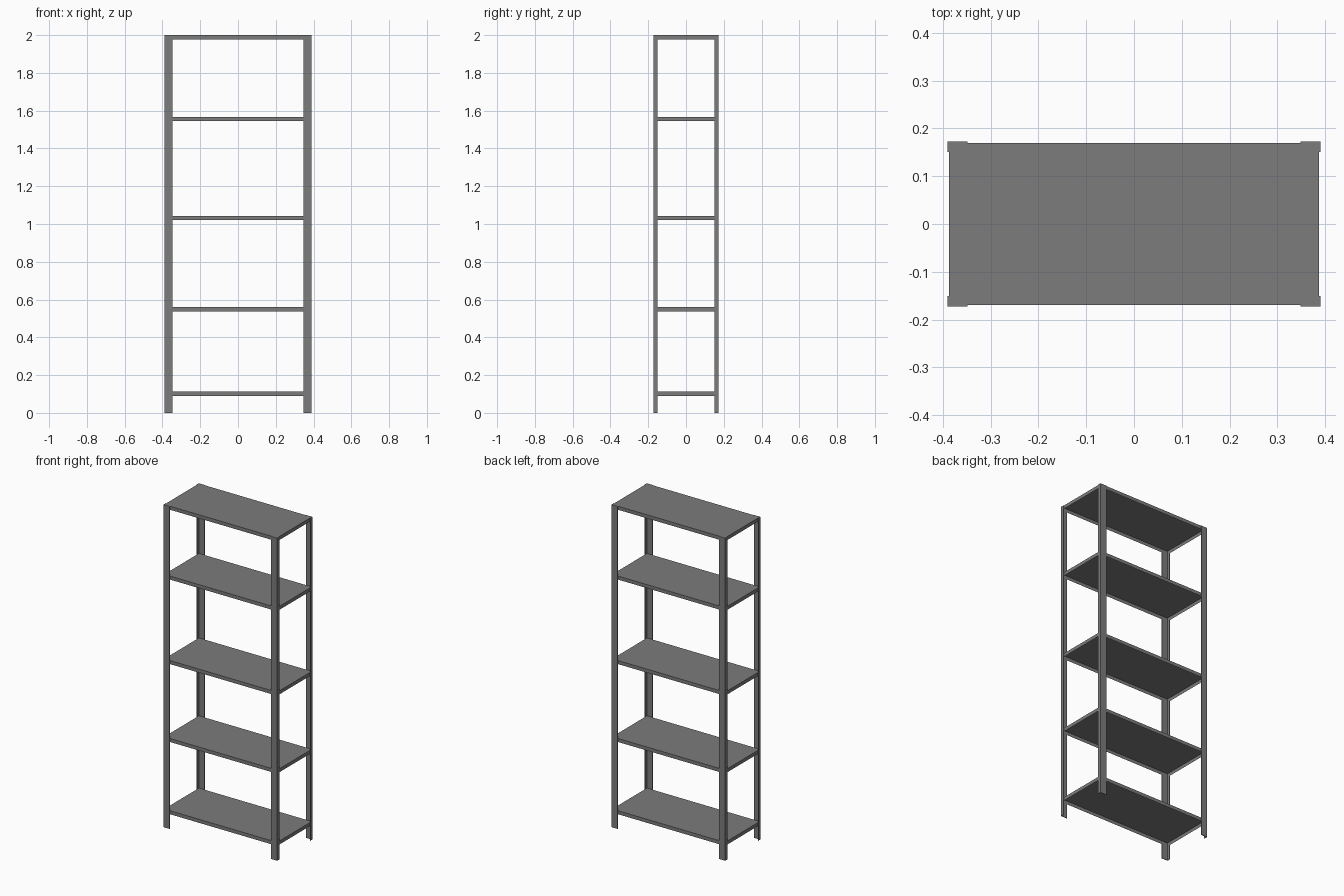
import bpy
import bmesh

cube = bpy.data.objects.get("Cube")
if cube:
    bpy.data.objects.remove(cube)

HALF_X, HALF_Y, HEIGHT = 0.39, 0.173, 2.0
LEG_WIDE, LEG_NARROW = 0.042, 0.022
SHEET = 0.003
SHELF_DEPTH = 0.022
SHELF_TOPS = (0.112, 0.56, 1.043, 1.567, HEIGHT)

steel = bpy.data.materials.new("grey_steel")
steel.use_nodes = True
colour = (0.2, 0.2, 0.2, 1)
steel.diffuse_color = colour
steel.node_tree.nodes["Principled BSDF"].inputs["Base Color"].default_value = colour


def finish(bm, name):
    bmesh.ops.recalc_face_normals(bm, faces=bm.faces)
    mesh = bpy.data.meshes.new(name)
    bm.to_mesh(mesh)
    bm.free()
    mesh.materials.append(steel)
    obj = bpy.data.objects.new(name, mesh)
    bpy.context.collection.objects.link(obj)
    return obj


def angle_leg(name, sx, sy):
    """L-section upright with its corner on the outside of the frame."""
    profile = [(0, 0), (LEG_WIDE, 0), (LEG_WIDE, SHEET),
               (SHEET, SHEET), (SHEET, LEG_NARROW), (0, LEG_NARROW)]
    bm = bmesh.new()
    base = bm.faces.new([bm.verts.new((sx * (HALF_X - u), sy * (HALF_Y - v), 0))
                         for u, v in profile])
    top = bmesh.ops.extrude_face_region(bm, geom=[base], use_keep_orig=True)
    verts = [g for g in top["geom"] if isinstance(g, bmesh.types.BMVert)]
    bmesh.ops.translate(bm, verts=verts, vec=(0, 0, HEIGHT))
    finish(bm, name)


def tray_shelf(name, top):
    """Folded sheet shelf: flat top, lips turned down, open underneath."""
    bm = bmesh.new()
    bmesh.ops.create_cube(bm, size=1)
    hx, hy = HALF_X - SHEET, HALF_Y - SHEET
    for v in bm.verts:
        v.co = (v.co.x * 2 * hx, v.co.y * 2 * hy, top + (v.co.z - 0.5) * SHELF_DEPTH)
    under = min(bm.faces, key=lambda f: f.calc_center_median().z)
    bmesh.ops.inset_region(bm, faces=[under], thickness=SHEET, use_even_offset=True)
    # Push the underside up to leave a thin sheet
    bmesh.ops.translate(bm, verts=under.verts, vec=(0, 0, SHELF_DEPTH - SHEET))
    finish(bm, name)


# Four uprights
for side, sx in (("left", 1), ("right", -1)):
    for end, sy in (("front", -1), ("back", 1)):
        angle_leg(f"{end}_{side}_leg", sx, sy)

# Five shelves
for i, z in enumerate(SHELF_TOPS):
    tray_shelf(f"shelf_{i + 1}", z)
